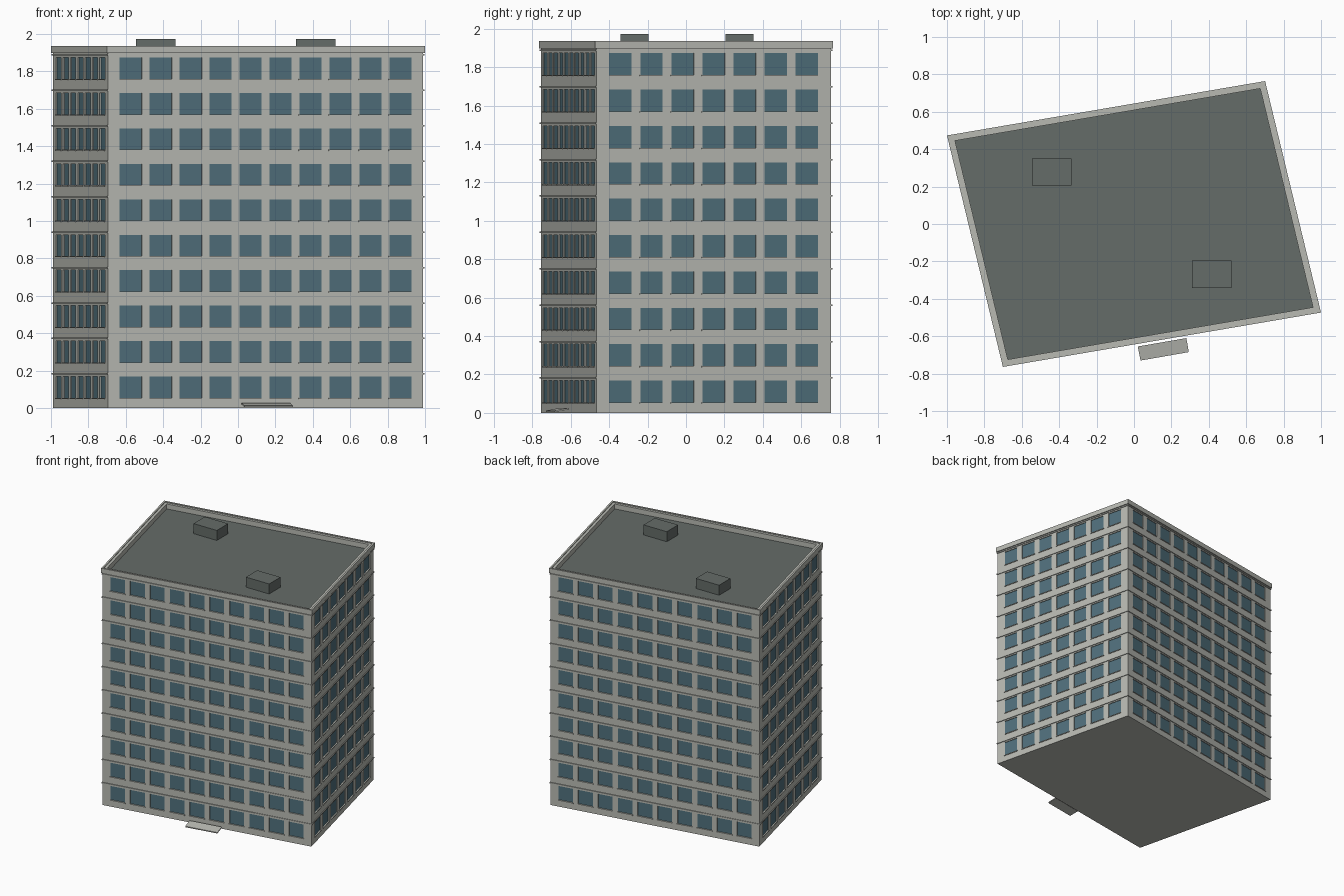
import bpy, bmesh
from mathutils import Vector

cube = bpy.data.objects.get("Cube")
if cube:
    bpy.data.objects.remove(cube)


def material(name, rgb):
    m = bpy.data.materials.new(name)
    m.use_nodes = True
    m.diffuse_color = (*rgb, 1)
    m.node_tree.nodes["Principled BSDF"].inputs["Base Color"].default_value = (*rgb, 1)
    return m


CONCRETE = material("pale concrete", (0.48, 0.49, 0.45))
GLASS = material("blue grey glass", (0.08, 0.16, 0.2))
ROOFING = material("dark grey roofing", (0.13, 0.15, 0.14))

# Slanted footprint, counter-clockwise from the front-left corner
P, Q = Vector((-0.695, -0.755)), Vector((0.99, -0.467))
BASE = [P, Q, -P, -Q]
FLOORS, STOREY = 10, 0.1895
ROOF_Z = 1.89


def side(i):
    a, b = BASE[i], BASE[(i + 1) % 4]
    along = (b - a).normalized()
    return a, along, Vector((along.y, -along.x)), (b - a).length


def outline(offset):
    pts = []
    for i in range(4):
        n1, n2 = side(i - 1 if i else 3)[2], side(i)[2]
        pts.append(BASE[i] + (n1 + n2) * offset / (1 + n1.dot(n2)))
    return pts


def finish(name, bm, *mats):
    bmesh.ops.remove_doubles(bm, verts=bm.verts, dist=0.00005)
    me = bpy.data.meshes.new(name)
    bm.to_mesh(me)
    bm.free()
    for m in mats:
        me.materials.append(m)
    ob = bpy.data.objects.new(name, me)
    bpy.context.collection.objects.link(ob)
    return ob


def face(bm, pts, mat=0):
    f = bm.faces.new([bm.verts.new(p) for p in pts])
    f.material_index = mat


def prism(bm, pts, z0, z1):
    low, high = [(p.x, p.y, z0) for p in pts], [(p.x, p.y, z1) for p in pts]
    face(bm, low[::-1])
    face(bm, high)
    for i in range(len(pts)):
        j = (i + 1) % len(pts)
        face(bm, [low[i], low[j], high[j], high[i]])


def ring(bm, outer, inner, z0, z1):
    o, n = outline(outer), outline(inner)
    for i in range(4):
        j = (i + 1) % 4
        for a, b, za, zb in ((o, o, z0, z1), (o, n, z1, z1), (n, n, z1, z0), (n, o, z0, z0)):
            face(bm, [(*a[i], za), (*a[j], za), (*b[j], zb), (*b[i], zb)])


# Walls with recessed windows, and a sill under every window
walls, sills = bmesh.new(), bmesh.new()
RECESS = 0.006
zs = [0.0]
for k in range(FLOORS):
    zs += [0.054 + k * STOREY, 0.168 + k * STOREY]
zs.append(ROOF_Z)

for i in range(4):
    start, along, out, length = side(i)
    count = 10 if i % 2 == 0 else 7
    pitch = 0.1625 if count == 10 else 0.1665
    width = 0.12
    us = [0.0]
    for k in range(count):
        mid = length / 2 + (k - (count - 1) / 2) * pitch
        us += [mid - width / 2, mid + width / 2]
    us.append(length)

    def point(u, z, d=0.0):
        p = start + along * u + out * d
        return Vector((p.x, p.y, z))

    for c in range(len(us) - 1):
        for r in range(len(zs) - 1):
            rim = [(us[c], zs[r]), (us[c + 1], zs[r]), (us[c + 1], zs[r + 1]), (us[c], zs[r + 1])]
            if c % 2 == 0 or r % 2 == 0:
                face(walls, [point(*p) for p in rim])
                continue
            face(walls, [point(*p, -RECESS) for p in rim], 1)
            for k in range(4):
                p, q = rim[k], rim[(k + 1) % 4]
                face(walls, [point(*p), point(*q), point(*q, -RECESS), point(*p, -RECESS)])
            u0, u1, z = us[c] - 0.004, us[c + 1] + 0.004, zs[r]
            prism(sills, [point(u0, 0, -0.002), point(u0, 0, 0.005),
                          point(u1, 0, 0.005), point(u1, 0, -0.002)], z - 0.006, z)

face(walls, [(*p, 0) for p in reversed(BASE)])
finish("walls_and_windows", walls, CONCRETE, GLASS)
finish("window_sills", sills, CONCRETE)

# Thin ledge at every floor line
ledges = bmesh.new()
for k in range(FLOORS):
    z = 0.178 + k * STOREY
    ring(ledges, 0.006, -0.002, z, z + 0.008)
finish("floor_ledges", ledges, CONCRETE)

# Parapet and projecting cornice
parapet = bmesh.new()
ring(parapet, 0.0, -0.027, ROOF_Z - 0.004, 1.93)
finish("parapet", parapet, CONCRETE)
cornice = bmesh.new()
ring(cornice, 0.008, -0.006, 1.897, 1.936)
finish("cornice", cornice, CONCRETE)

# Flat roof and two rooftop housings
roof = bmesh.new()
face(roof, [(*p, ROOF_Z) for p in outline(-0.02)])
finish("roof", roof, ROOFING)
for name, s in (("rear_roof_housing", -1), ("front_roof_housing", 1)):
    bm = bmesh.new()
    cx, cy = (-0.44, 0.278) if s < 0 else (0.415, -0.268)
    prism(bm, [Vector((cx + a * 0.105, cy + b * 0.073))
               for a, b in ((-1, -1), (1, -1), (1, 1), (-1, 1))], ROOF_Z - 0.002, 1.972)
    finish(name, bm, ROOFING)

# Sloping entrance slab in front of the facade
slab = bmesh.new()
corners = [Vector((0.035, -0.73)), Vector((0.293, -0.685)), Vector((0.28, -0.61)), Vector((0.02, -0.655))]
prism(slab, corners, 0.004, 0.012)
for v in slab.verts:
    if min((v.co.xy - c).length for c in corners[2:]) < 0.01:
        v.co.z += 0.014
finish("entrance_slab", slab, CONCRETE)

for ob in bpy.context.collection.objects:
    if ob.name in ("window_sills",):
        bm = bmesh.new()
        bm.from_mesh(ob.data)
        bmesh.ops.recalc_face_normals(bm, faces=bm.faces)
        bm.to_mesh(ob.data)
        bm.free()
